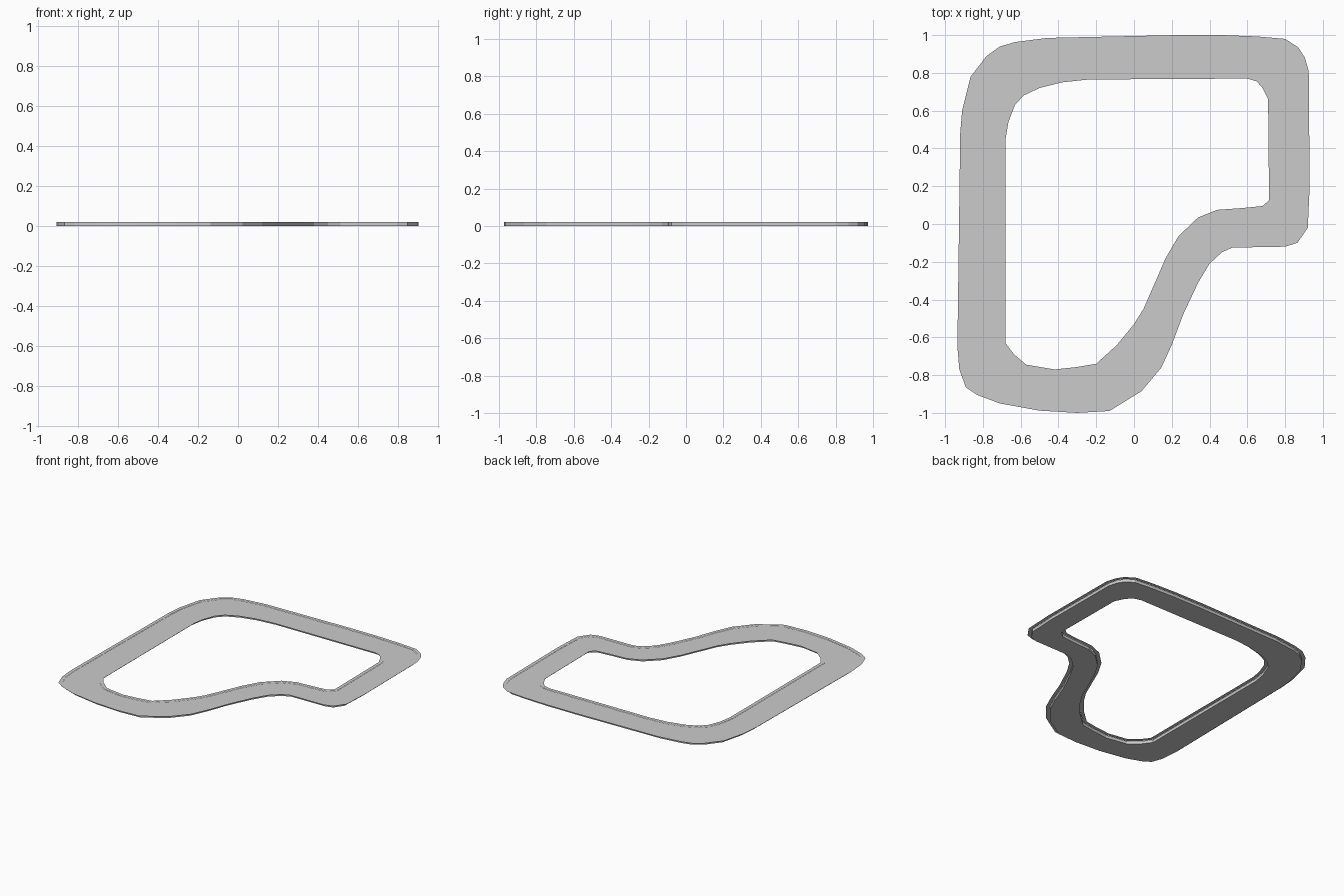
import bpy
import bmesh
from mathutils import Vector
from mathutils.geometry import tessellate_polygon

if "Cube" in bpy.data.objects:
    bpy.data.objects.remove(bpy.data.objects["Cube"])

TOP, KERB_Z, INSET = 0.021, 0.0225, 0.026

# Track outlines seen from above, both clockwise
OUTER = [(-.92, .48), (-.91, .60), (-.865, .78), (-.78, .89), (-.71, .94), (-.63, .963),
         (-.46, .985), (.22, 1), (.47, 1), (.65, .993), (.80, .98), (.87, .935),
         (.905, .88), (.925, .81), (.93, .2), (.92, -.02), (.865, -.10),
         (.80, -.12), (.52, -.125), (.465, -.15), (.40, -.21), (.34, -.31), (.26, -.48),
         (.20, -.64), (.145, -.76), (.04, -.885), (-.13, -.99), (-.30, -1),
         (-.50, -.988), (-.71, -.95), (-.83, -.905), (-.89, -.865), (-.925, -.77), (-.935, -.65)]
INNER = [(-.68, .45), (-.665, .54), (-.63, .63), (-.585, .68), (-.50, .72), (-.38, .75),
         (-.24, .765), (.6, .77), (.65, .755), (.68, .72), (.71, .66), (.715, .125),
         (.68, .095), (.58, .085), (.44, .075), (.34, .035), (.235, -.065),
         (.165, -.185), (.12, -.29), (.05, -.45), (0, -.53), (-.09, -.64), (-.20, -.74),
         (-.3, -.757), (-.42, -.77), (-.57, -.745), (-.635, -.69), (-.68, -.63)]


def offset(points, dist):
    """Shift a clockwise loop to its right by dist, with mitred corners."""
    pts = [Vector(p) for p in points]
    out = []
    for i, p in enumerate(pts):
        a = (p - pts[i - 1]).normalized()
        b = (pts[(i + 1) % len(pts)] - p).normalized()
        na, nb = Vector((a.y, -a.x)), Vector((b.y, -b.x))
        out.append(p + (na + nb) * dist / (1 + na.dot(nb)))
    return out


def loop(bm, points, z):
    return [bm.verts.new((p[0], p[1], z)) for p in points]


def bridge(bm, a, b):
    for i in range(len(a)):
        bm.faces.new((a[i - 1], a[i], b[i], b[i - 1]))


def finish(bm, name):
    mesh = bpy.data.meshes.new(name)
    bm.to_mesh(mesh)
    bm.free()
    obj = bpy.data.objects.new(name, mesh)
    bpy.context.collection.objects.link(obj)


# Road slab: closed ring with flat top, bottom and walls
road_out, road_in = offset(OUTER, INSET), offset(INNER, -INSET)
bm = bmesh.new()
levels = [(loop(bm, road_out, z), loop(bm, road_in, z)) for z in (0, TOP)]
tris = tessellate_polygon([[p.to_3d() for p in road_out], [p.to_3d() for p in road_in]])
for o, i in levels:
    ring = o + i
    for t in tris:
        bm.faces.new([ring[k] for k in t])
for side in (0, 1):
    bridge(bm, levels[0][side], levels[1][side])
bmesh.ops.recalc_face_normals(bm, faces=bm.faces)
finish(bm, "road_slab")

# Thin kerb strips overhanging both edges of the slab
for name, edge, road in (("outer_kerb", OUTER, road_out), ("inner_kerb", INNER, road_in)):
    bm = bmesh.new()
    bridge(bm, loop(bm, edge, KERB_Z), loop(bm, road, KERB_Z))
    bm.normal_update()
    for f in bm.faces:
        if f.normal.z < 0:
            f.normal_flip()
    finish(bm, name)
